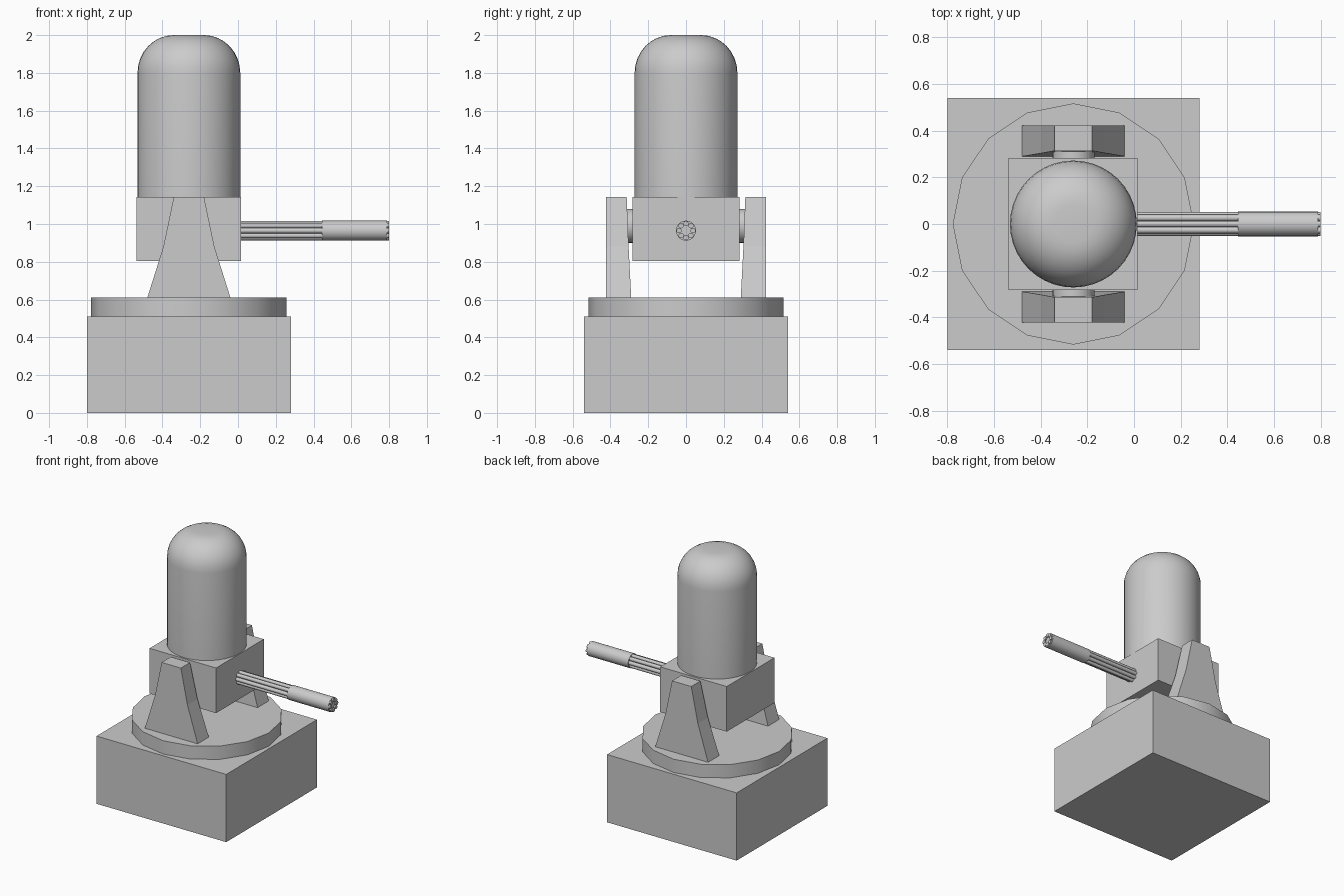
import bpy, bmesh, math
from mathutils import Matrix, Vector

if "Cube" in bpy.data.objects:
    bpy.data.objects.remove(bpy.data.objects["Cube"], do_unlink=True)

CX = -0.26  # turret axis

grey = bpy.data.materials.new("plain grey")
grey.use_nodes = True
grey.diffuse_color = (0.6, 0.6, 0.6, 1)
grey.node_tree.nodes["Principled BSDF"].inputs["Base Color"].default_value = (0.6, 0.6, 0.6, 1)


def finish(bm, name, smooth=None):
    bmesh.ops.recalc_face_normals(bm, faces=bm.faces)
    mesh = bpy.data.meshes.new(name)
    bm.to_mesh(mesh)
    bm.free()
    mesh.materials.append(grey)
    obj = bpy.data.objects.new(name, mesh)
    bpy.context.collection.objects.link(obj)
    if smooth:
        bpy.ops.object.select_all(action="DESELECT")
        obj.select_set(True)
        bpy.context.view_layer.objects.active = obj
        bpy.ops.object.shade_smooth_by_angle(angle=math.radians(smooth))
    return obj


def box(name, lo, hi):
    lo, hi = Vector(lo), Vector(hi)
    bm = bmesh.new()
    bmesh.ops.create_cube(bm, size=1, matrix=Matrix.Translation((lo + hi) / 2)
                          @ Matrix.Diagonal((*(hi - lo), 1)))
    return finish(bm, name)


def rod(name, start, end, radius, sides):
    start, end = Vector(start), Vector(end)
    axis = end - start
    bm = bmesh.new()
    bmesh.ops.create_cone(bm, cap_ends=True, segments=sides, radius1=radius, radius2=radius,
                          depth=axis.length, matrix=Matrix.Translation((start + end) / 2)
                          @ axis.to_track_quat("Z", "Y").to_matrix().to_4x4())
    return finish(bm, name, 40)


# Base and turntable
box("base_block", (-0.8, -0.54, 0), (0.28, 0.54, 0.51))
rod("turntable", (CX, 0, 0.51), (CX, 0, 0.61), 0.517, 16)

# Gun body
box("gun_body", (-0.538, -0.284, 0.803), (0.016, 0.284, 1.143))

# Side brackets: flared profile that thins towards the top
rows = [(0.61, 0.22, 0.29), (0.88, 0.135, 0.304), (1.143, 0.08, 0.314)]  # z, half width, inner y
for side, label in ((-1, "front"), (1, "back")):
    bm = bmesh.new()
    rings = [[bm.verts.new((CX + sx * w, side * y, z))
              for sx, y in ((-1, inner), (1, inner), (1, 0.423), (-1, 0.423))]
             for z, w, inner in rows]
    for a, b in zip(rings, rings[1:]):
        for i in range(4):
            j = (i + 1) % 4
            bm.faces.new((a[i], a[j], b[j], b[i]))
    bm.faces.new(rings[0])
    bm.faces.new(rings[-1])
    finish(bm, label + "_bracket")
    rod(label + "_pivot", (CX, side * 0.28, 0.99), (CX, side * 0.314, 0.99), 0.09, 24)

# Radar dome: straight wall, rounded shoulder, small flat crown
R, CROWN, SHOULDER = 0.272, 0.08, 1.8
profile = [(0, 1.143), (R, 1.143), (R, SHOULDER)]
for i in range(1, 9):
    t = math.pi / 2 * i / 8
    profile.append((CROWN + (R - CROWN) * math.cos(t), SHOULDER + 0.2 * math.sin(t)))
profile.append((0, 2.0))
bm = bmesh.new()
verts = [bm.verts.new((CX + r, 0, z)) for r, z in profile]
edges = [bm.edges.new(pair) for pair in zip(verts, verts[1:])]
bmesh.ops.spin(bm, geom=verts + edges, cent=(CX, 0, 0), axis=(0, 0, 1),
               angle=math.tau, steps=40)
bmesh.ops.remove_doubles(bm, verts=bm.verts, dist=0.0005)
finish(bm, "radar_dome", 40)

# Rotary gun: ring of barrels held by a muzzle sleeve
GZ = 0.965
for i in range(8):
    a = math.tau * i / 8
    y, z = 0.037 * math.cos(a), GZ + 0.037 * math.sin(a)
    rod(f"barrel_{i + 1}", (0.0, y, z), (0.8, y, z), 0.0142, 10)
rod("muzzle_sleeve", (0.445, 0, GZ), (0.79, 0, GZ), 0.053, 24)
